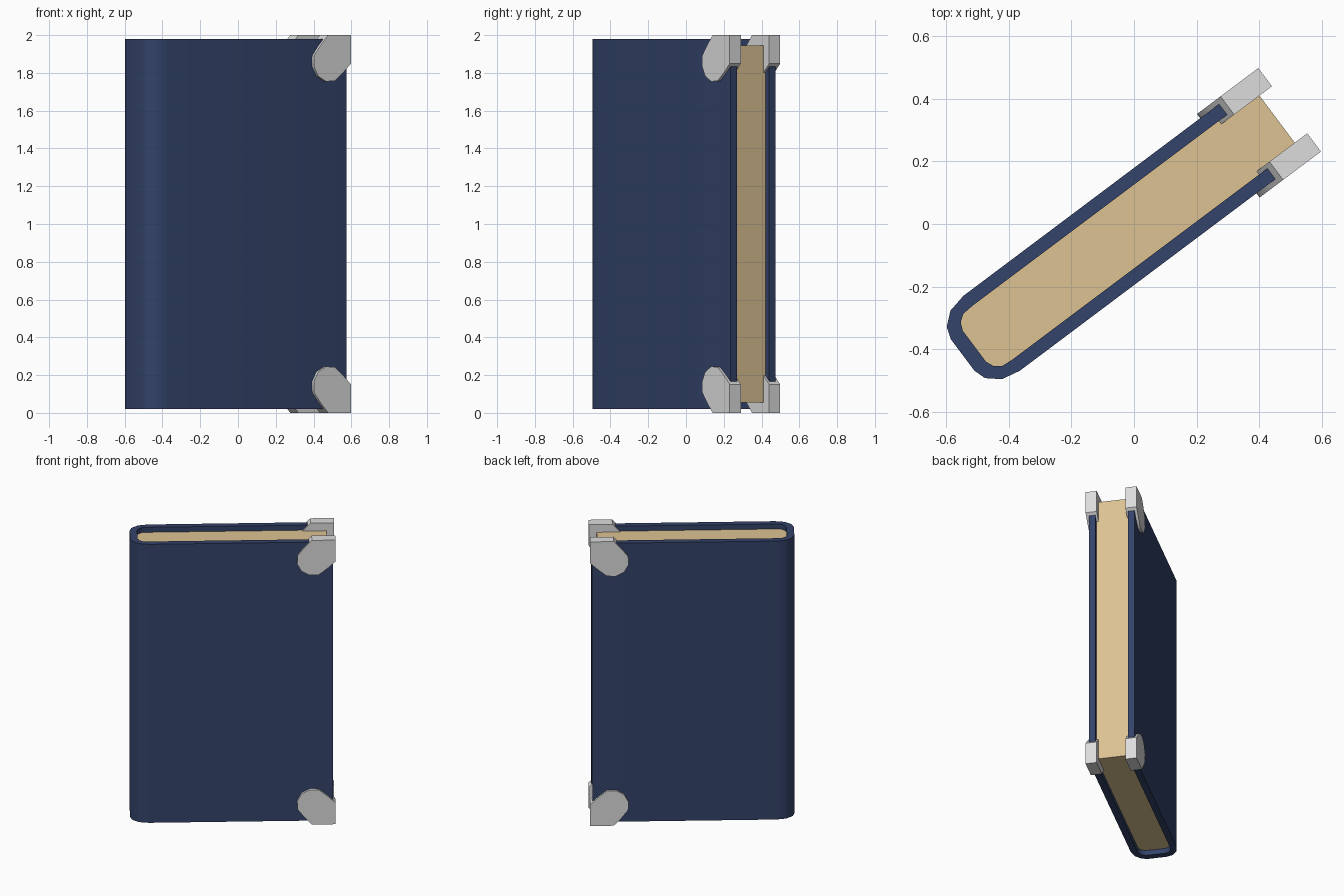
import bpy
import bmesh
import math

cube = bpy.data.objects.get("Cube")
if cube:
    bpy.data.objects.remove(cube, do_unlink=True)

TURN = math.atan2(0.6, 0.8)      # the book stands turned about z
OFFSET = (0.004, -0.005, 0.0)


def material(name, rgb):
    mat = bpy.data.materials.new(name)
    mat.use_nodes = True
    mat.diffuse_color = (*rgb, 1)
    bsdf = next(n for n in mat.node_tree.nodes if n.type == 'BSDF_PRINCIPLED')
    bsdf.inputs["Base Color"].default_value = (*rgb, 1)
    return mat


navy = material("navy cloth", (0.033, 0.056, 0.142))
paper = material("cream paper", (0.72, 0.54, 0.29))
metal = material("pale metal", (0.72, 0.72, 0.72))


def finish(name, bm, mat, angle):
    bmesh.ops.recalc_face_normals(bm, faces=bm.faces)
    mesh = bpy.data.meshes.new(name)
    bm.to_mesh(mesh)
    bm.free()
    mesh.materials.append(mat)
    obj = bpy.data.objects.new(name, mesh)
    bpy.context.collection.objects.link(obj)
    obj.rotation_euler.z = TURN
    obj.location = OFFSET
    bpy.ops.object.select_all(action='DESELECT')
    obj.select_set(True)
    bpy.context.view_layer.objects.active = obj
    bpy.ops.object.shade_smooth_by_angle(angle=math.radians(angle))


def extrude(bm, faces, vec):
    geo = bmesh.ops.extrude_face_region(bm, geom=faces)["geom"]
    verts = [g for g in geo if isinstance(g, bmesh.types.BMVert)]
    bmesh.ops.translate(bm, verts=verts, vec=vec)


def prism(name, points, vec, mat, angle):
    bm = bmesh.new()
    face = bm.faces.new([bm.verts.new(p) for p in points])
    extrude(bm, [face], vec)
    finish(name, bm, mat, angle)


def mirrored(half):
    return half + [(x, -y) for x, y in reversed(half)]


# Half outlines running from the fore edge round to the spine
outer = mirrored([(0.6, 0.15), (-0.574, 0.15), (-0.636, 0.137),
                  (-0.677, 0.102), (-0.69, 0.062)])
inner = mirrored([(0.6, 0.107), (-0.572, 0.107), (-0.61, 0.104),
                  (-0.632, 0.087), (-0.643, 0.062)])

# Cover: a U-shaped strip wrapped round the spine
bm = bmesh.new()
rows = [[bm.verts.new((x, y, 0.02)) for x, y in line] for line in (outer, inner)]
strip = [bm.faces.new((rows[0][i], rows[0][i + 1], rows[1][i + 1], rows[1][i]))
         for i in range(len(outer) - 1)]
extrude(bm, strip, (0, 0, 1.96))
finish("cover", bm, navy, 45)

# Pages fill the cover but stop short of its edges
prism("pages", [(min(x, 0.567), y, 0.055) for x, y in inner],
      (0, 0, 1.89), paper, 45)

# Corner guards: a rounded drop, symmetric about the corner diagonal
half_drop = [(0.151, 0.0), (0.201, 0.054), (0.243, 0.108), (0.245, 0.165)]
drop = ([(0, 0)] + half_drop + [(0.217, 0.217)]
        + [(b, a) for a, b in reversed(half_drop)])
for side, y in (("front", -0.167), ("back", 0.094)):
    for level in ("lower", "upper"):
        points = [(0.617 - a, y, b if level == "lower" else 2 - b)
                  for a, b in drop]
        prism(f"{side}_{level}_corner_guard", points, (0, 0.073, 0), metal, 40)
